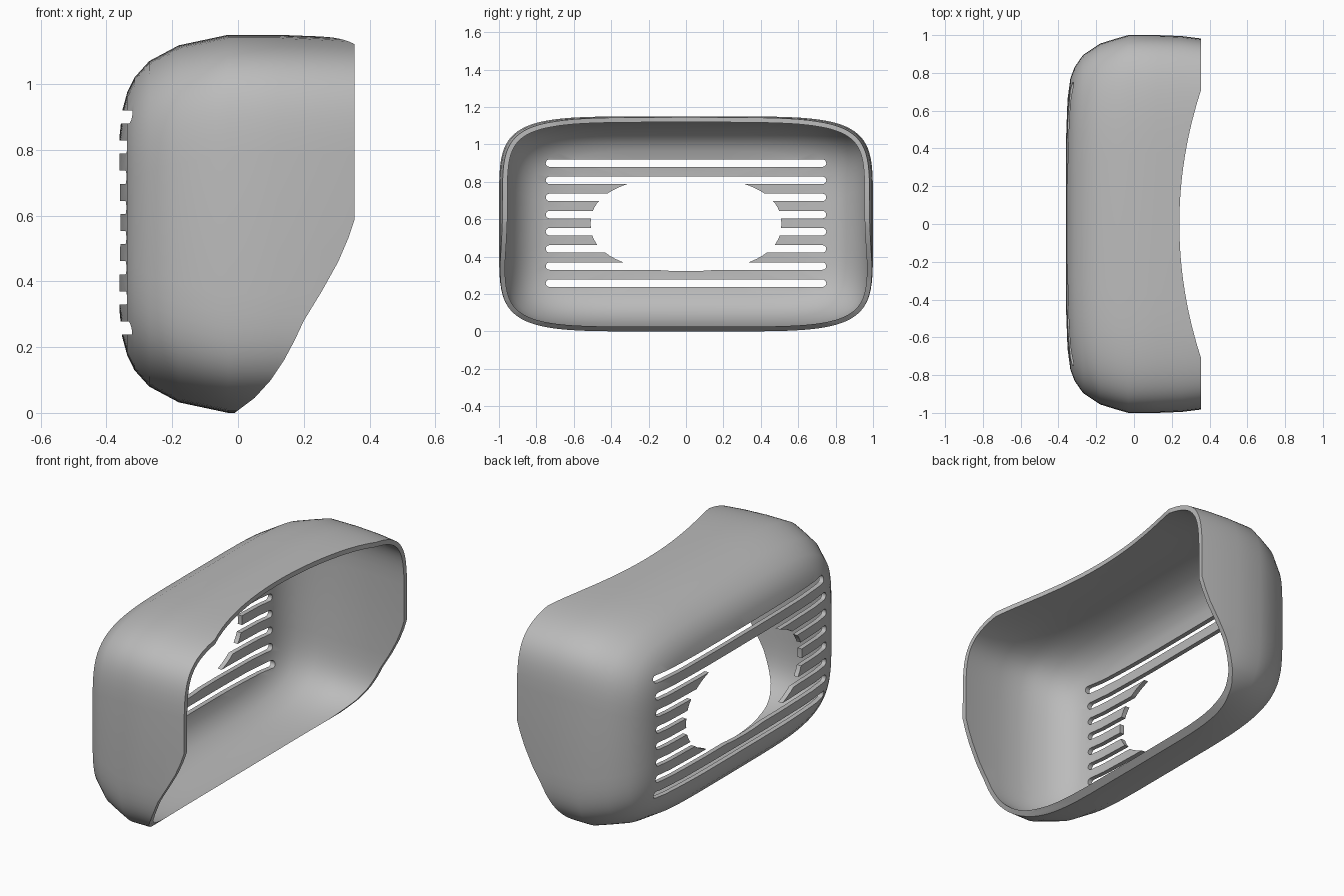
import bpy
import bmesh
import math

cube = bpy.data.objects.get("Cube")
if cube:
    bpy.data.objects.remove(cube, do_unlink=True)

MID = 0.575      # height of the shell's centre line
WALL = 0.026     # wall thickness
FRONT = 0.355    # furthest reach of the open rim

grey = bpy.data.materials.new("plain_grey")
grey.use_nodes = True
colour = (0.5, 0.5, 0.5, 1)
grey.diffuse_color = colour
grey.node_tree.nodes["Principled BSDF"].inputs["Base Color"].default_value = colour


def superellipse(a, b, n, count):
    """Rounded outline around the origin, counterclockwise."""
    def power(v):
        return math.copysign(abs(v) ** (2 / n), v)
    angles = [2 * math.pi * i / count for i in range(count)]
    return [(a * power(math.cos(t)), b * power(math.sin(t))) for t in angles]


def make_object(name, bm):
    mesh = bpy.data.meshes.new(name)
    bm.to_mesh(mesh)
    bm.free()
    obj = bpy.data.objects.new(name, mesh)
    bpy.context.collection.objects.link(obj)
    return obj


def add_prism(bm, outline, place, low, high):
    """Extrude a flat outline from low to high; place maps (u, v, w) to x, y, z."""
    ends = [[bm.verts.new(place(u, v, w)) for u, v in outline] for w in (low, high)]
    bm.faces.new(ends[0])
    bm.faces.new(ends[1][::-1])
    for i in range(len(outline)):
        j = (i + 1) % len(outline)
        bm.faces.new((ends[0][i], ends[1][i], ends[1][j], ends[0][j]))
    bmesh.ops.recalc_face_normals(bm, faces=bm.faces)


def along_x(u, v, w):
    return (w, u, v)


def along_y(u, v, w):
    return (u, w, v)


def along_z(u, v, w):
    return (u, v, w)


# Shell: rounded sections lofted along x (x, half width, half height, squareness)
sections = [
    (-0.36, 0.45, 0.27, 3.5), (-0.352, 0.66, 0.345, 4), (-0.337, 0.77, 0.40, 4.3),
    (-0.315, 0.83, 0.445, 4.5), (-0.27, 0.895, 0.495, 4.8), (-0.18, 0.955, 0.543, 5),
    (-0.10, 0.98, 0.56, 5.3), (-0.03, 1.0, 0.575, 5.5), (0.12, 1.0, 0.575, 5.5),
    (0.25, 0.995, 0.57, 5.5), (0.45, 0.97, 0.56, 5.5),
]
bm = bmesh.new()
rings = []
for x, a, b, n in sections:
    rings.append([bm.verts.new((x, y, MID + z)) for y, z in superellipse(a, b, n, 96)])
bm.faces.new(rings[0][::-1])
for near, far in zip(rings, rings[1:]):
    for i in range(len(near)):
        j = (i + 1) % len(near)
        bm.faces.new((near[i], near[j], far[j], far[i]))
shell = make_object("vented_shell", bm)
shell.data.materials.append(grey)

# Row of round-ended ventilation slots
bm = bmesh.new()
RADIUS, REACH = 0.02, 0.75
for k in range(8):
    height = 0.258 + 0.0917 * k
    outline = []
    for side in (1, -1):
        for step in range(9):
            t = math.pi * (step / 8 - 0.5)
            outline.append((side * (REACH - RADIUS + RADIUS * math.cos(t)),
                            height + side * RADIUS * math.sin(t)))
    add_prism(bm, outline, along_x, -0.5, -0.25)
slots = make_object("slot_cutter", bm)

# Oval opening in the middle of the slotted wall
bm = bmesh.new()
oval = [(y, MID + z) for y, z in superellipse(0.51, 0.253, 2.3, 64)]
add_prism(bm, oval, along_x, -0.5, -0.2)
opening = make_object("oval_cutter", bm)

# Bowed trim of the upper rim
bm = bmesh.new()
bow = [(0.24 + 0.228 * y * y, y) for y in [0.71 * i / 12 for i in range(-12, 13)]]
bow = [(1, -1.5), (FRONT, -1.5)] + bow + [(FRONT, 1.5), (1, 1.5)]
add_prism(bm, bow, along_z, -0.5, 2)
upper_trim = make_object("upper_rim_cutter", bm)

# Sweeping trim of the lower rim
bm = bmesh.new()
sweep = [(-0.05, -0.03), (-0.01, 0), (0.05, 0.045), (0.10, 0.10), (0.14, 0.16),
         (0.172, 0.22), (0.20, 0.28), (0.255, 0.37), (0.305, 0.46), (0.335, 0.53),
         (FRONT, 0.59), (0.4, 0.72), (1, 0.72), (1, -0.3), (-0.05, -0.3)]
add_prism(bm, sweep, along_y, -1.5, 1.5)
lower_trim = make_object("lower_rim_cutter", bm)

# Thicken the shell, then make the cuts
bpy.ops.object.select_all(action='DESELECT')
shell.select_set(True)
bpy.context.view_layer.objects.active = shell
thick = shell.modifiers.new("thickness", 'SOLIDIFY')
thick.thickness = WALL
thick.offset = -1
thick.use_even_offset = True
bpy.ops.object.modifier_apply(modifier=thick.name)
for cutter in (upper_trim, lower_trim, opening, slots):
    cutter.hide_render = True
    cut = shell.modifiers.new(cutter.name, 'BOOLEAN')
    cut.operation = 'DIFFERENCE'
    cut.solver = 'EXACT'
    cut.object = cutter
    bpy.ops.object.modifier_apply(modifier=cut.name)
    bpy.data.objects.remove(cutter, do_unlink=True)

bpy.ops.object.shade_smooth_by_angle(angle=math.radians(35))
